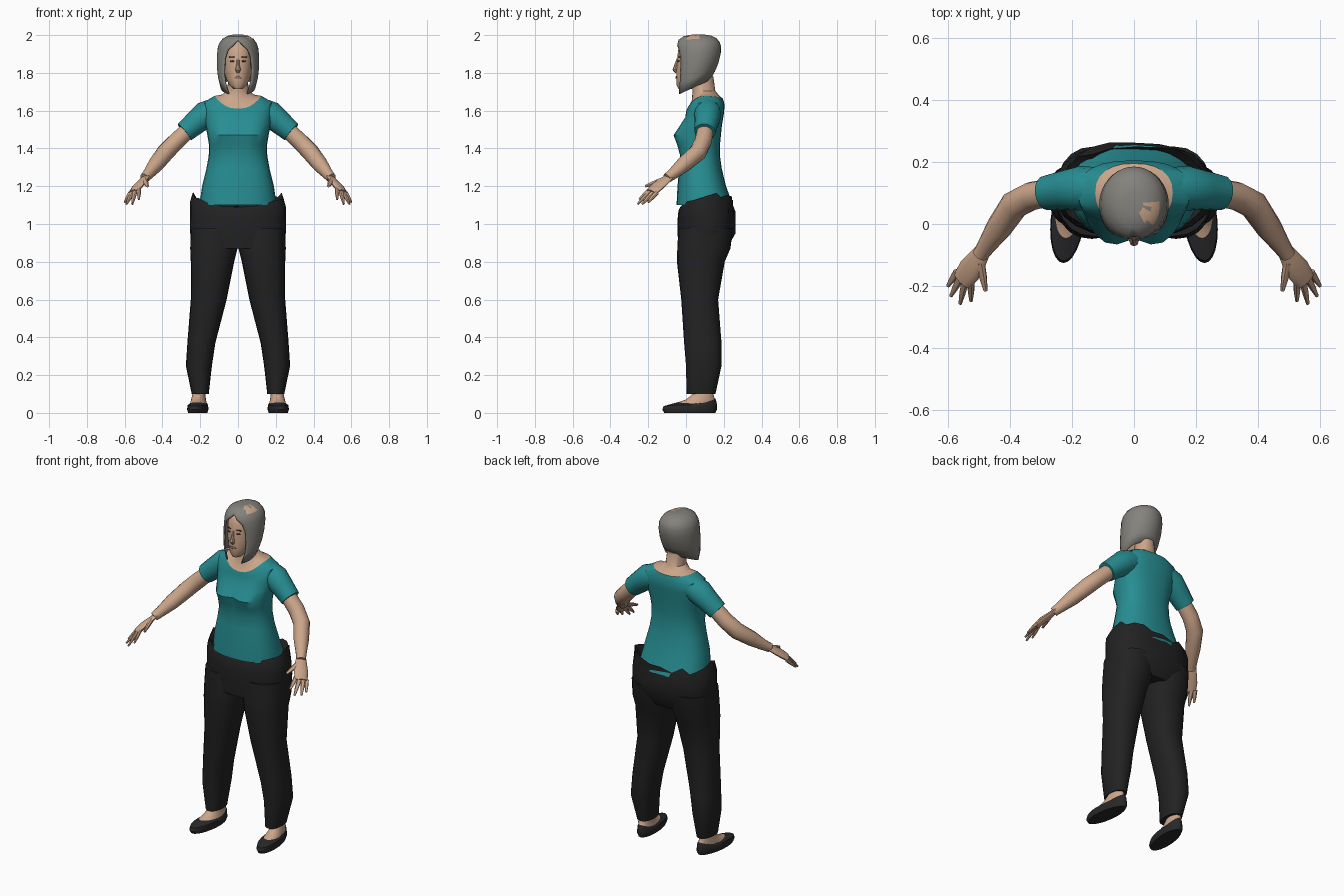
import bpy, bmesh, math, random
from mathutils import Vector

random.seed(4)


def colour(name, r, g, b):
    m = bpy.data.materials.new(name)
    m.diffuse_color = (r, g, b, 1)
    return m


SKIN = colour("skin", 0.60, 0.38, 0.255)
TEAL = colour("teal_cloth", 0.02, 0.27, 0.29)
BLACK = colour("black_cloth", 0.016, 0.016, 0.017)
SHOE = colour("shoe_leather", 0.021, 0.021, 0.023)
GREY = colour("grey_hair", 0.235, 0.225, 0.205)
DARK = colour("eye_dark", 0.06, 0.035, 0.025)
LIP = colour("lips", 0.40, 0.17, 0.13)


def finish(name, bm, mats, angle=40):
    bmesh.ops.recalc_face_normals(bm, faces=bm.faces)
    me = bpy.data.meshes.new(name)
    bm.to_mesh(me)
    bm.free()
    ob = bpy.data.objects.new(name, me)
    bpy.context.collection.objects.link(ob)
    for m in mats:
        me.materials.append(m)
    bpy.ops.object.select_all(action='DESELECT')
    ob.select_set(True)
    bpy.context.view_layer.objects.active = ob
    bpy.ops.object.shade_smooth_by_angle(angle=math.radians(angle))
    return ob


def skin_rings(name, rings, mat, caps=(True, True), deform=None, angle=40):
    """Bridge a list of closed point rings into a surface."""
    bm = bmesh.new()
    loops = [[bm.verts.new(p) for p in r] for r in rings]
    n = len(loops[0])
    for a, b in zip(loops, loops[1:]):
        for i in range(n):
            bm.faces.new((a[i], a[(i + 1) % n], b[(i + 1) % n], b[i]))
    if caps[0]:
        bm.faces.new(loops[0])
    if caps[1]:
        bm.faces.new(loops[-1])
    if deform:
        for v in bm.verts:
            deform(v.co)
    return finish(name, bm, [mat], angle)


def ring(hw, yf, yb, z, cx=0, p=1.0, n=24, skew=0):
    """Flat or wavy oval; z may be (front, side, back) heights."""
    zf, zs, zb = z if isinstance(z, tuple) else (z, z, z)
    pts, mid, ry = [], (yf + yb) / 2, (yb - yf) / 2
    for i in range(n):
        t = math.tau * i / n
        c, s = math.cos(t), math.sin(t)
        y = mid + ry * math.copysign(abs(s) ** p, s)
        x = cx + hw * math.copysign(abs(c) ** p, c) - skew * y
        pts.append((x, y, zs + ((zf if s < 0 else zb) - zs) * s * s))
    return pts


def flip(rings, s):
    return [[(x * s, y, z) for x, y, z in r] for r in rings]


def tube(path, side, flat=1.0, n=12):
    """Rings along (x, y, z, radius) points, widened along the side vector."""
    out = []
    for i, q in enumerate(path):
        a, b = path[max(i - 1, 0)], path[min(i + 1, len(path) - 1)]
        t = (Vector(b[:3]) - Vector(a[:3])).normalized()
        u = Vector(side)
        u = (u - t * u.dot(t)).normalized()
        w = t.cross(u)
        out.append([tuple(Vector(q[:3]) + u * q[3] * math.cos(k) + w * q[3] * flat * math.sin(k))
                    for k in (math.tau * j / n for j in range(n))])
    return out


# Shirt body with scooped neckline
neckline = ring(0.125, 0.005, 0.195, (1.61, 1.678, 1.665), p=0.85)


def bust(co):
    if co.y < 0.05:
        d = ((abs(co.x) - 0.08) / 0.07) ** 2 + ((co.z - 1.47) / 0.06) ** 2
        co.y -= 0.035 * math.exp(-d)


skin_rings("shirt", [
    ring(0.205, -0.05, 0.256, (1.10, 1.10, 1.08), p=0.85),
    ring(0.19, -0.045, 0.212, 1.20, p=0.85),
    ring(0.168, -0.037, 0.19, 1.29, p=0.85),
    ring(0.155, -0.03, 0.18, 1.36, p=0.82),
    ring(0.154, -0.035, 0.18, 1.42, p=0.8),
    ring(0.162, -0.038, 0.185, 1.47, p=0.8),
    ring(0.172, -0.02, 0.19, 1.52, p=0.8),
    ring(0.185, -0.003, 0.2, (1.565, 1.59, 1.58), p=0.8),
    ring(0.18, 0.0, 0.205, (1.59, 1.645, 1.63), p=0.8),
    neckline], TEAL, (False, False), bust)

# Neck and upper chest
skin_rings("neck", [neckline,
                    ring(0.085, 0.03, 0.18, (1.65, 1.685, 1.675)),
                    ring(0.056, 0.035, 0.155, 1.705),
                    ring(0.052, 0.025, 0.145, 1.78)], SKIN, (False, True))


# Trousers: hips with an uneven waistband, then legs
def ragged(co):
    if co.z > 1.075 and co.y > 0.03:
        co.z += random.uniform(-0.025, 0.02)
        co.y += random.uniform(-0.012, 0.01)


skin_rings("trouser_hips", [
    ring(0.235, -0.038, 0.215, 0.87, p=0.85),
    ring(0.253, -0.045, 0.262, 0.95, p=0.85),
    ring(0.255, -0.044, 0.262, 1.03, p=0.85),
    ring(0.255, -0.04, 0.258, (1.07, 1.10, 1.08), p=0.85),
    ring(0.238, -0.03, 0.252, (1.09, 1.15, 1.125), p=0.85),
    ring(0.19, -0.01, 0.21, 1.08)], BLACK, deform=ragged)

LEG = [(0.98, 0.0, 0.25, -0.04, 0.25), (0.87, 0.003, 0.253, -0.046, 0.235),
       (0.80, 0.02, 0.25, -0.048, 0.205), (0.60, 0.06, 0.25, -0.025, 0.17),
       (0.37, 0.12, 0.268, -0.01, 0.188), (0.25, 0.138, 0.276, 0.0, 0.188),
       (0.10, 0.155, 0.245, 0.003, 0.156)]
# Hand: knuckle and tip of each finger, then the thumb
FINGERS = [((0.57, -0.155, 1.165), (0.60, -0.20, 1.115)),
           ((0.56, -0.175, 1.165), (0.59, -0.232, 1.105)),
           ((0.545, -0.19, 1.17), (0.56, -0.257, 1.105)),
           ((0.525, -0.19, 1.185), (0.525, -0.248, 1.13)),
           ((0.495, -0.125, 1.232), (0.478, -0.215, 1.20))]
ACROSS = (-0.7, -0.5, 0.3)

for s, tag in ((1, "left"), (-1, "right")):
    skin_rings("trouser_leg_" + tag, flip(
        [ring((b - a) / 2, f, k, z, cx=(a + b) / 2, p=0.88, n=20) for z, a, b, f, k in LEG], s), BLACK)

    # Sleeve and arm
    skin_rings("sleeve_" + tag, flip(tube(
        [(0.12, 0.115, 1.60, 0.068), (0.175, 0.115, 1.577, 0.072),
         (0.22, 0.11, 1.54, 0.064), (0.283, 0.1, 1.487, 0.056)], (0, 1, 0), n=16), s), TEAL)
    skin_rings("arm_" + tag, flip(tube(
        [(0.25, 0.105, 1.51, 0.044), (0.33, 0.09, 1.435, 0.046), (0.385, 0.062, 1.378, 0.047),
         (0.435, -0.012, 1.315, 0.042), (0.475, -0.07, 1.265, 0.030),
         (0.495, -0.10, 1.243, 0.026)], (0, 1, 0.6), n=14), s), SKIN)

    # Hand
    skin_rings("palm_" + tag, flip(tube(
        [(0.482, -0.08, 1.257, 0.026), (0.505, -0.115, 1.228, 0.035),
         (0.53, -0.15, 1.20, 0.041), (0.553, -0.183, 1.168, 0.036)], ACROSS, 0.42), s), SKIN)
    for i, (a, b) in enumerate(FINGERS):
        m = [(p + q) / 2 for p, q in zip(a, b)]
        r = 0.013 if i < 4 else 0.016
        skin_rings(f"finger_{i + 1}_{tag}", flip(tube(
            [(*a, r), (*m, r * 0.85), (*b, r * 0.45)], ACROSS, 0.85, 8), s), SKIN)

    # Flat shoe and bare foot
    opening = ring(0.043, -0.045, 0.155, (0.056, 0.05, 0.075), cx=0.215, skew=0.1)
    skin_rings("shoe_" + tag, flip([
        ring(0.049, -0.115, 0.155, 0.0, cx=0.215, skew=0.1),
        ring(0.055, -0.126, 0.165, 0.018, cx=0.215, skew=0.1),
        ring(0.052, -0.118, 0.162, (0.036, 0.042, 0.06), cx=0.215, skew=0.1),
        opening], s), SHOE, (True, False))
    skin_rings("foot_" + tag, flip([
        opening,
        ring(0.039, 0.0, 0.15, (0.07, 0.07, 0.08), cx=0.215, skew=0.08),
        ring(0.034, 0.035, 0.145, 0.10, cx=0.212, skew=0.05),
        ring(0.033, 0.045, 0.14, 0.15, cx=0.205)], s), SKIN, (False, True))

# Head and nose
skin_rings("head", [
    ring(0.026, -0.04, 0.03, 1.715), ring(0.046, -0.05, 0.08, 1.735),
    ring(0.064, -0.051, 0.12, 1.77), ring(0.076, -0.051, 0.145, 1.82),
    ring(0.08, -0.047, 0.155, 1.87), ring(0.078, -0.042, 0.15, 1.92),
    ring(0.065, -0.02, 0.13, 1.96), ring(0.03, 0.02, 0.09, 1.98)], SKIN, angle=60)
skin_rings("nose", tube([(0, -0.044, 1.875, 0.006), (0, -0.053, 1.84, 0.009),
                         (0, -0.057, 1.818, 0.015), (0, -0.048, 1.803, 0.009)],
                        (1, 0, 0), n=8), SKIN)


# Small raised facial details
def pad(name, loc, size, mat, yaw=0):
    bm = bmesh.new()
    bmesh.ops.create_uvsphere(bm, u_segments=10, v_segments=6, radius=1)
    for v in bm.verts:
        v.co = Vector((v.co.x * size[0], v.co.y * 0.0045, v.co.z * size[1]))
    ob = finish(name, bm, [mat])
    ob.location = loc
    ob.rotation_euler.z = yaw


for s, tag in ((1, "left"), (-1, "right")):
    pad("eye_" + tag, (0.031 * s, -0.040, 1.862), (0.013, 0.005), DARK, 0.3 * s)
    pad("eyebrow_" + tag, (0.033 * s, -0.038, 1.884), (0.017, 0.003), DARK, 0.3 * s)
pad("mouth", (0, -0.051, 1.776), (0.022, 0.007), LIP)

# Bob haircut: shell of rows (height, half width, front, back, half face gap)
HAIR = [(1.998, 0.028, 0.03, 0.10, 0), (1.99, 0.055, -0.01, 0.135, 0),
        (1.972, 0.08, -0.036, 0.16, 0), (1.945, 0.096, -0.047, 0.175, 0.025),
        (1.92, 0.103, -0.051, 0.181, 0.052), (1.87, 0.108, -0.053, 0.18, 0.068),
        (1.80, 0.108, -0.055, 0.168, 0.072), (1.74, 0.102, -0.055, 0.15, 0.066),
        (1.68, 0.088, -0.048, 0.125, 0.046)]
bm, rows, N = bmesh.new(), [], 30
for z, hw, yf, yb, gap in HAIR:
    g, row = math.asin(gap / hw), []
    for i in range(N + 1):
        t = g + (math.tau - 2 * g) * i / N
        y = (yf + yb) / 2 - (yb - yf) / 2 * math.cos(t)
        k = min(max((y + 0.05) / 0.18, 0), 1)
        row.append(bm.verts.new((hw * math.sin(t), y, 2 - (2 - z) * (1 - 0.27 * k))))
    rows.append(row)
for a, b in zip(rows, rows[1:]):
    for i in range(N):
        bm.faces.new((a[i], a[i + 1], b[i + 1], b[i]))
bm.faces.new(rows[0][:-1])
bmesh.ops.remove_doubles(bm, verts=bm.verts, dist=0.0005)
# Scalp showing through beside the parting
for f in bm.faces:
    c = f.calc_center_median()
    if 0.02 < c.x < 0.07 and 0.0 < c.y < 0.065 and c.z > 1.975 and random.random() < 0.6:
        f.material_index = 1
hair = finish("hair", bm, [GREY, SKIN], 50)
shell = hair.modifiers.new("thickness", 'SOLIDIFY')
shell.thickness = 0.008
shell.offset = 0
